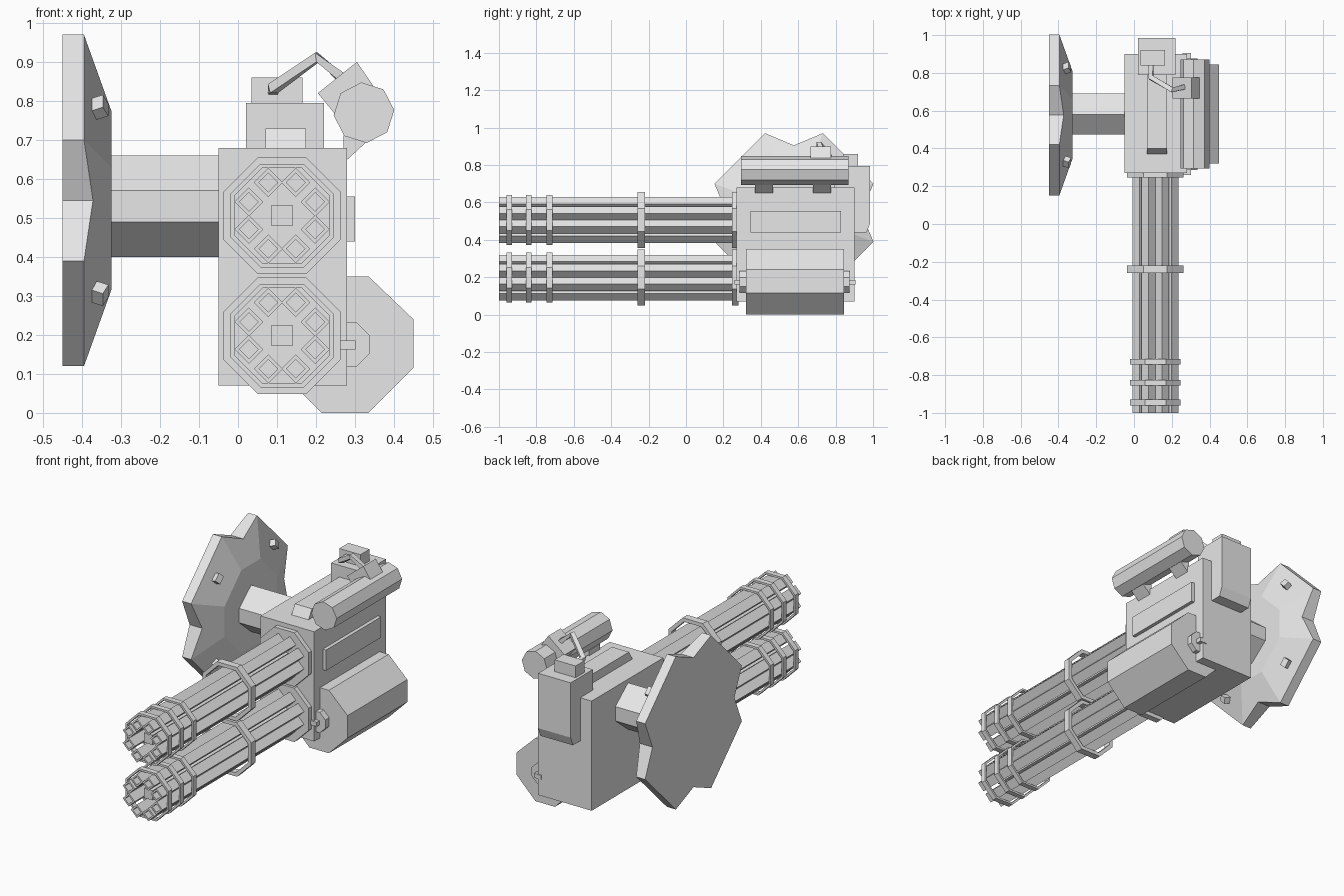
import bpy, bmesh
from math import cos, sin, pi, radians
from mathutils import Vector

cube = bpy.data.objects.get("Cube")
if cube:
    bpy.data.objects.remove(cube, do_unlink=True)

GREY = (0.8, 0.8, 0.8, 1)
metal = bpy.data.materials.new("light grey metal")
metal.use_nodes = True
metal.diffuse_color = GREY
metal.node_tree.nodes["Principled BSDF"].inputs["Base Color"].default_value = GREY


def finish(name, bm):
    bmesh.ops.recalc_face_normals(bm, faces=bm.faces)
    mesh = bpy.data.meshes.new(name)
    bm.to_mesh(mesh)
    bm.free()
    mesh.materials.append(metal)
    obj = bpy.data.objects.new(name, mesh)
    bpy.context.collection.objects.link(obj)
    return obj


def loft(name, loops, closed=False):
    """Skin matching loops; cap the ends, or join last to first when closed."""
    bm = bmesh.new()
    rows = [[bm.verts.new(p) for p in loop] for loop in loops]
    n = len(rows[0])
    pairs = list(zip(rows, rows[1:] + rows[:1])) if closed else list(zip(rows, rows[1:]))
    for a, b in pairs:
        for i in range(n):
            j = (i + 1) % n
            bm.faces.new((a[i], a[j], b[j], b[i]))
    if not closed:
        bm.faces.new(rows[0])
        bm.faces.new(rows[-1])
    return finish(name, bm)


def place(points, axis, t):
    return [(t, u, v) if axis == "X" else (u, t, v) for u, v in points]


def prism(name, points, axis, start, end):
    return loft(name, [place(points, axis, start), place(points, axis, end)])


def box(name, x, y, z):
    rect = [(x[0], z[0]), (x[1], z[0]), (x[1], z[1]), (x[0], z[1])]
    return prism(name, rect, "Y", *y)


def polygon(cx, cz, r, sides, turn=0.0):
    return [(cx + r * cos(turn + 2 * pi * i / sides), cz + r * sin(turn + 2 * pi * i / sides))
            for i in range(sides)]


def tube(name, cx, cz, outer, inner, start, end, sides, turn=0.0):
    big, small = (polygon(cx, cz, r, sides, turn) for r in (outer, inner))
    return loft(name, [place(big, "Y", start), place(big, "Y", end),
                       place(small, "Y", end), place(small, "Y", start)], closed=True)


def oriented_box(name, center, x_dir, z_dir, size):
    """Box whose local z follows z_dir and local x lies near x_dir."""
    z = Vector(z_dir).normalized()
    x = Vector(x_dir)
    x = (x - z * x.dot(z)).normalized()
    y = z.cross(x)
    loops = [[Vector(center) + x * a * size[0] / 2 + y * b * size[1] / 2 + z * c * size[2] / 2
              for a, b in ((-1, -1), (1, -1), (1, 1), (-1, 1))] for c in (-1, 1)]
    return loft(name, loops)


# Main housing
box("housing", (-0.05, 0.28), (0.27, 0.90), (0.07, 0.68))
prism("top_rib", [(0.37, 0.68), (0.40, 0.73), (0.80, 0.73), (0.80, 0.68)], "X", 0.07, 0.175)
prism("rear_box", [(0.79, 0.60), (0.79, 0.795), (0.985, 0.795), (0.985, 0.49), (0.965, 0.44), (0.85, 0.44)],
      "X", 0.02, 0.22)
box("rear_cap", (0.035, 0.165), (0.84, 0.92), (0.79, 0.86))
box("side_panel", (0.27, 0.30), (0.345, 0.83), (0.44, 0.555))

# Two rotary barrel clusters
EIGHTH = pi / 8
CX = 0.113
for label, cz in (("upper", 0.506), ("lower", 0.198)):
    for i, (x, z) in enumerate(polygon(CX, cz, 0.092, 8, EIGHTH)):
        tube(f"{label}_barrel_{i + 1}", x, z, 0.037, 0.024, -1.0, 0.27, 4)
    prism(f"{label}_spindle", polygon(CX, cz, 0.038, 4, pi / 4), "Y", -0.95, 0.27)
    for i, y in enumerate((-0.96, -0.855, -0.745)):
        tube(f"{label}_front_band_{i + 1}", CX, cz, 0.144, 0.132, y, y + 0.03, 8, EIGHTH)
    tube(f"{label}_middle_band", CX, cz, 0.162, 0.140, -0.26, -0.22, 8, EIGHTH)
    prism(f"{label}_base_ring", polygon(CX, cz, 0.162, 8, EIGHTH), "Y", 0.245, 0.28)

# Ammunition drum with axle
DX, DZ = 0.275, 0.175
drum = [(DX + a, DZ + b) for a, b in
        ((0.06, -0.175), (0.175, -0.06), (0.175, 0.065), (0.06, 0.175),
         (-0.06, 0.175), (-0.175, 0.065), (-0.175, -0.06), (-0.06, -0.175))]
prism("drum", drum, "Y", 0.32, 0.845)
prism("drum_flange", polygon(0.28, DZ, 0.062, 8, EIGHTH), "Y", 0.285, 0.875)
box("drum_axle", (0.258, 0.302), (0.26, 0.905), (0.162, 0.186))

# Notched shield with a bevelled front
SY, SZ = 0.577, 0.545
outline, inner = [], []
for k in range(4):
    c, s = round(cos(k * pi / 2)), round(sin(k * pi / 2))
    for u, v in ((0.425, -0.155), (0.36, 0.0), (0.425, 0.155)):
        outline.append((c * u - s * v, s * u + c * v))
        u, v = 0.23, v * 0.54
        inner.append((c * u - s * v, s * u + c * v))
rim_x = [-0.395, -0.372, -0.395] * 4
loft("shield", [
    [(-0.45, SY + u, SZ + v) for u, v in outline],
    [(x, SY + u, SZ + v) for x, (u, v) in zip(rim_x, outline)],
    [(-0.325, SY + u, SZ + v) for u, v in inner]])
for i, (a, b) in enumerate(((1, 1), (1, -1), (-1, 1), (-1, -1))):
    oriented_box(f"shield_stud_{i + 1}", (-0.367, SY + a * 0.245, SZ + b * 0.235),
                 (0, a, -b), (2.2, a * 0.7, b * 0.7), (0.045, 0.035, 0.06))

# Hexagonal arm joining shield and housing
arm = [(0.58, 0.66), (0.692, 0.57), (0.692, 0.49), (0.58, 0.40), (0.475, 0.49), (0.475, 0.57)]
prism("shield_arm", arm, "X", -0.33, -0.04)

# Sight tube, feet and clamp
prism("sight_tube", polygon(0.323, 0.77, 0.078, 8, radians(5)), "Y", 0.295, 0.87)
foot = [(0.27, 0.64), (0.335, 0.70), (0.30, 0.74), (0.27, 0.71)]
for i, y in enumerate((0.37, 0.68)):
    prism(f"sight_foot_{i + 1}", foot, "Y", y, y + 0.095)
clamp = [(0.205, 0.82), (0.305, 0.90), (0.36, 0.82), (0.262, 0.75)]
prism("sight_clamp", clamp, "Y", 0.665, 0.775)

# Bent linkage from the rear cap to the sight
path = [Vector(p) for p in ((0.09, 0.86, 0.828), (0.09, 0.775, 0.832), (0.203, 0.71, 0.912), (0.265, 0.725, 0.86))]
sections = []
for i, p in enumerate(path):
    d = (path[min(i + 1, 3)] - path[max(i - 1, 0)]).normalized()
    side = d.cross(Vector((0, 0, 1))).normalized()
    up = side.cross(d)
    sections.append([p + side * a * 0.013 + up * b * 0.012 for a, b in ((-1, -1), (1, -1), (1, 1), (-1, 1))])
loft("sight_linkage", sections)
